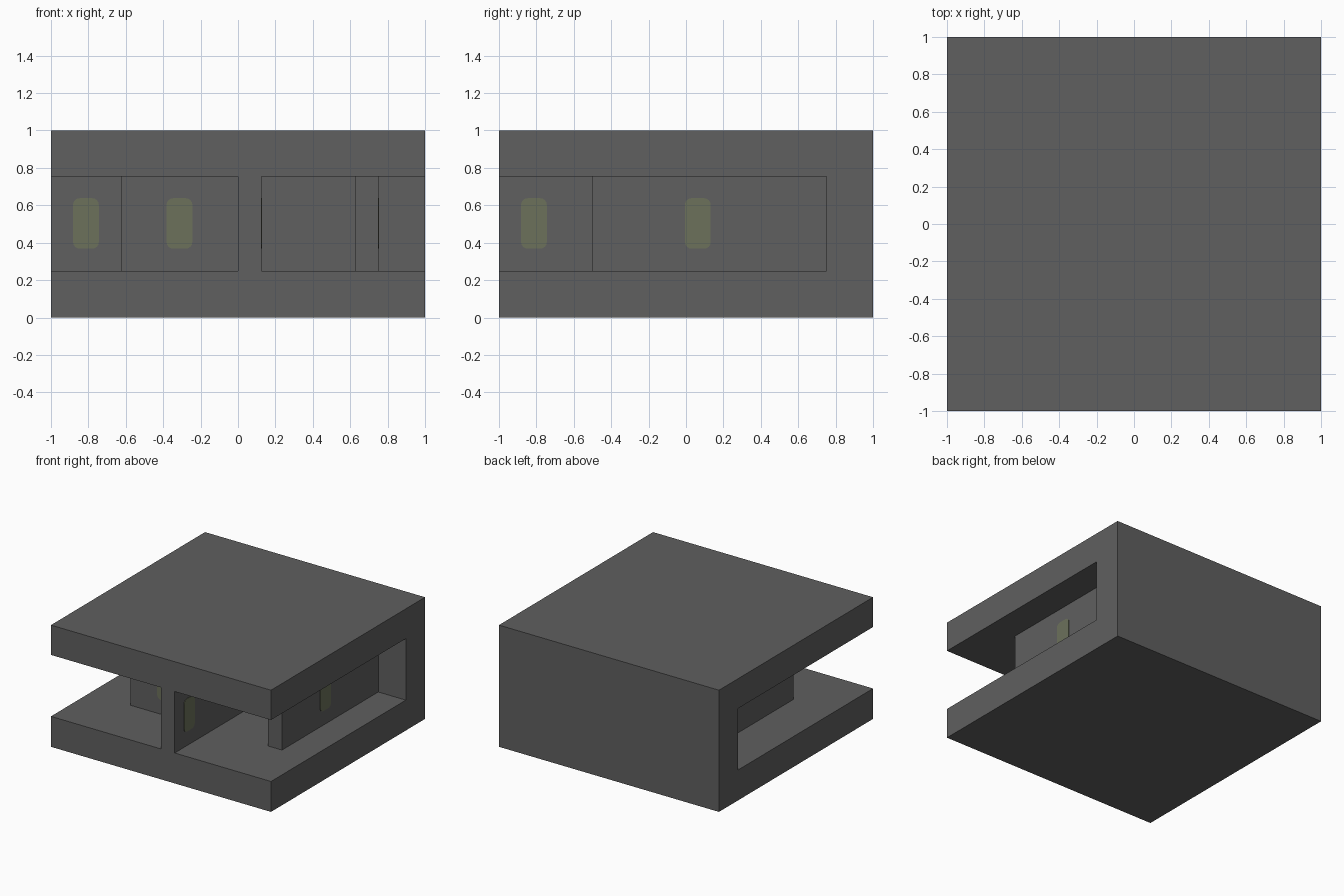
import bpy, bmesh
from math import pi, sin, cos
from mathutils import Matrix, Vector

cube = bpy.data.objects.get("Cube")
if cube:
    bpy.data.objects.remove(cube, do_unlink=True)


def material(name, rgb):
    mat = bpy.data.materials.new(name)
    mat.use_nodes = True
    colour = (*rgb, 1.0)
    mat.diffuse_color = colour
    bsdf = mat.node_tree.nodes["Principled BSDF"]
    bsdf.inputs["Base Color"].default_value = colour
    bsdf.inputs["Roughness"].default_value = 0.9
    return mat


CONCRETE = material("dark grey concrete", (0.115, 0.115, 0.115))
GLASS = material("dim yellow green glass", (0.15, 0.165, 0.105))


def prism(name, outline, low, high, mat):
    """Extrude a flat outline from low to high along local z."""
    bm = bmesh.new()
    base = bm.faces.new([bm.verts.new((x, y, low)) for x, y in outline])
    top = bmesh.ops.extrude_face_region(bm, geom=[base])["geom"]
    verts = [v for v in top if isinstance(v, bmesh.types.BMVert)]
    bmesh.ops.translate(bm, verts=verts, vec=(0, 0, high - low))
    bmesh.ops.recalc_face_normals(bm, faces=bm.faces[:])
    mesh = bpy.data.meshes.new(name)
    bm.to_mesh(mesh)
    bm.free()
    mesh.materials.append(mat)
    obj = bpy.data.objects.new(name, mesh)
    bpy.context.collection.objects.link(obj)
    return obj


# Solid block: floor, ceiling, walls and closed back in one piece
block = prism("building_block", [(-1, -1), (1, -1), (1, 1), (-1, 1)], 0, 1, CONCRETE)

# Passages, cut as floor plans between floor and ceiling
OUT, BACK, FRONT = 1.1, 0.75, -0.5
plans = {
    "west_passage": [(-OUT, -OUT), (0, -OUT), (0, FRONT), (-0.625, FRONT),
                     (-0.625, BACK), (-OUT, BACK)],
    "east_passage": [(0.125, -OUT), (OUT, -OUT), (OUT, BACK), (0.75, BACK),
                     (0.75, FRONT), (0.625, FRONT), (0.625, BACK), (0.125, BACK)],
}
for name, plan in plans.items():
    cutter = prism(name, plan, 0.25, 0.755, CONCRETE)
    cutter.hide_render = True
    cut = block.modifiers.new(name, 'BOOLEAN')
    cut.operation = 'DIFFERENCE'
    cut.solver = 'EXACT'
    cut.object = cutter
    bpy.context.view_layer.objects.active = block
    bpy.ops.object.modifier_apply(modifier=cut.name)
    bpy.data.objects.remove(cutter, do_unlink=True)


# Rounded window plates
def rounded_rectangle(width, height, radius, steps=4):
    points = []
    corners = [(1, 1), (-1, 1), (-1, -1), (1, -1)]
    for quarter, (sx, sy) in enumerate(corners):
        for i in range(steps + 1):
            a = (quarter + i / steps) * pi / 2
            points.append((sx * (width / 2 - radius) + radius * cos(a),
                           sy * (height / 2 - radius) + radius * sin(a)))
    return points


def window(name, x, y, facing):
    obj = prism(name, rounded_rectangle(0.138, 0.27, 0.035), -0.004, 0.004, GLASS)
    normal, up = Vector(facing), Vector((0, 0, 1))
    turn = Matrix((up.cross(normal), up, normal)).transposed().to_4x4()
    obj.matrix_world = Matrix.Translation((x, y, 0.503)) @ turn


window("west_back_window", -0.813, BACK, (0, -1, 0))
window("west_front_window", -0.313, FRONT, (0, -1, 0))
window("middle_wall_window", 0.125, -0.813, (1, 0, 0))
window("east_wall_window", 0.75, 0.063, (1, 0, 0))
